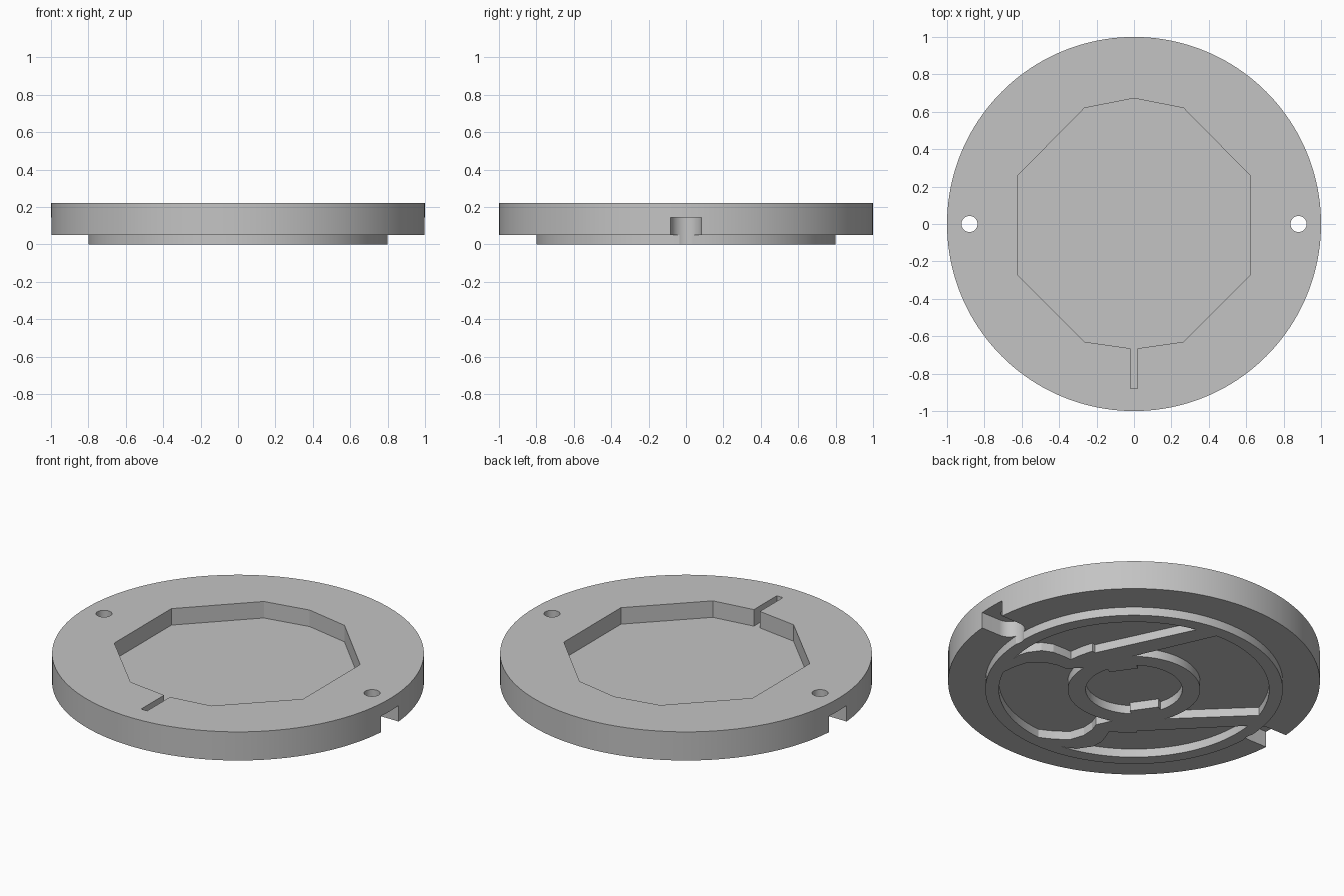
import bpy
import bmesh
from math import sin, cos, radians, pi

AXIS = radians(125)      # direction of the underside relief's mirror axis
RIM, HUB = 0.727, 0.356  # radii of the recessed area and central hub

if "Cube" in bpy.data.objects:
    bpy.data.objects.remove(bpy.data.objects["Cube"])

grey = bpy.data.materials.new("plain_grey")
grey.use_nodes = True
colour = (0.55, 0.55, 0.55, 1)
grey.diffuse_color = colour
grey.node_tree.nodes["Principled BSDF"].inputs["Base Color"].default_value = colour


def arc(r, start, end, steps=48, cx=0):
    angles = [radians(start + (end - start) * i / steps) for i in range(steps + 1)]
    return [(cx + r * cos(a), r * sin(a)) for a in angles]


def circle(r, cx=0, steps=128):
    return arc(r, 0, 360, steps, cx)[:-1]


def flip(points):
    """Mirror across the first axis, keeping a continuous outline order."""
    return [(x, -y) for x, y in reversed(points)]


def make_object(name, bm):
    bmesh.ops.recalc_face_normals(bm, faces=bm.faces)
    mesh = bpy.data.meshes.new(name)
    bm.to_mesh(mesh)
    bm.free()
    mesh.materials.append(grey)
    obj = bpy.data.objects.new(name, mesh)
    bpy.context.collection.objects.link(obj)
    return obj


def prism(name, points, z0, z1, turn=0):
    bm = bmesh.new()
    face = bm.faces.new([bm.verts.new((x * cos(turn) - y * sin(turn),
                                       x * sin(turn) + y * cos(turn), z0))
                         for x, y in points])
    top = bmesh.ops.extrude_face_region(bm, geom=[face])["geom"]
    verts = [v for v in top if isinstance(v, bmesh.types.BMVert)]
    bmesh.ops.translate(bm, verts=verts, vec=(0, 0, z1 - z0))
    return make_object(name, bm)


def lathe(name, profile, steps=160):
    bm = bmesh.new()
    verts = [bm.verts.new((r, 0, z)) for r, z in profile]
    edges = [bm.edges.new(pair) for pair in zip(verts, verts[1:])]
    bmesh.ops.spin(bm, geom=verts + edges, axis=(0, 0, 1), cent=(0, 0, 0),
                   steps=steps, angle=2 * pi)
    bmesh.ops.remove_doubles(bm, verts=bm.verts, dist=0.0001)
    return make_object(name, bm)


# Stepped round body
body = lathe("round_base", [(0, 0), (0.8, 0), (0.8, 0.05),
                            (1, 0.05), (1, 0.22), (0, 0.22)])
cutters = []

# Top pocket with its narrow front slot
half = [(0.02, -0.88), (0.02, -0.665), (0.265, -0.63), (0.62, -0.275),
        (0.62, 0.26), (0.265, 0.62), (0, 0.672)]
pocket = half + [(-x, y) for x, y in reversed(half[:-1])]
cutters.append(prism("top_pocket_cutter", pocket, 0.122, 0.4))

# Pin holes and round-ended side notches
for name, turn in (("left", 0), ("right", pi)):
    cutters.append(prism(name + "_hole_cutter", circle(0.043, 0.88, 48), 0.1, 0.4, turn))
    notch = arc(0.083, 90, 270, 32, 0.875) + [(1.1, -0.083), (1.1, 0.083)]
    cutters.append(prism(name + "_notch_cutter", notch, -0.1, 0.145, turn))

# Underside: two side segments, bounded by the curved wall
wall = [(-0.50, 0.518), (-0.45, 0.535), (-0.371, 0.534), (-0.315, 0.5),
        (-0.27, 0.44), (-0.245, 0.40), (-0.18, 0.432), (-0.11, 0.457), (-0.10, 0.436)]
segment = arc(RIM, 47.4, 137.6) + wall
cutters.append(prism("segment_cutter_a", segment, -0.1, 0.05, AXIS))
cutters.append(prism("segment_cutter_b", flip(segment), -0.1, 0.05, AXIS))

# Underside: flared recess beside the hub
flare = arc(RIM, -37.4, 37.4) + arc(HUB, 77, -77)
cutters.append(prism("flare_cutter", flare, -0.1, 0.05, AXIS))

# Underside: rounded lobe on the other side of the hub
shoulder = [(-0.59, 0.385), (-0.55, 0.405), (-0.47, 0.43), (-0.387, 0.405),
            (-0.33, 0.36), (-0.296, 0.313)]
lobe = arc(RIM, 210, 150) + shoulder + arc(HUB, 124, 236) + flip(shoulder)
cutters.append(prism("lobe_cutter", lobe, -0.1, 0.05, AXIS))

# Underside: hub socket with two flat tabs
tab = [(0.08, 0.215), (-0.08, 0.215)]
side = arc(0.26, -72, 72)
socket = side + tab + [(-x, -y) for x, y in side + tab]
cutters.append(prism("socket_cutter", socket, -0.1, 0.05, AXIS))

# Carve the body and discard the cutters
bpy.context.view_layer.objects.active = body
body.select_set(True)
for cutter in cutters:
    cutter.hide_render = True
    mod = body.modifiers.new(cutter.name, "BOOLEAN")
    mod.operation = "DIFFERENCE"
    mod.solver = "EXACT"
    mod.object = cutter
    bpy.ops.object.modifier_apply(modifier=mod.name)
    bpy.data.objects.remove(cutter)

bpy.ops.object.shade_smooth_by_angle(angle=radians(15))
